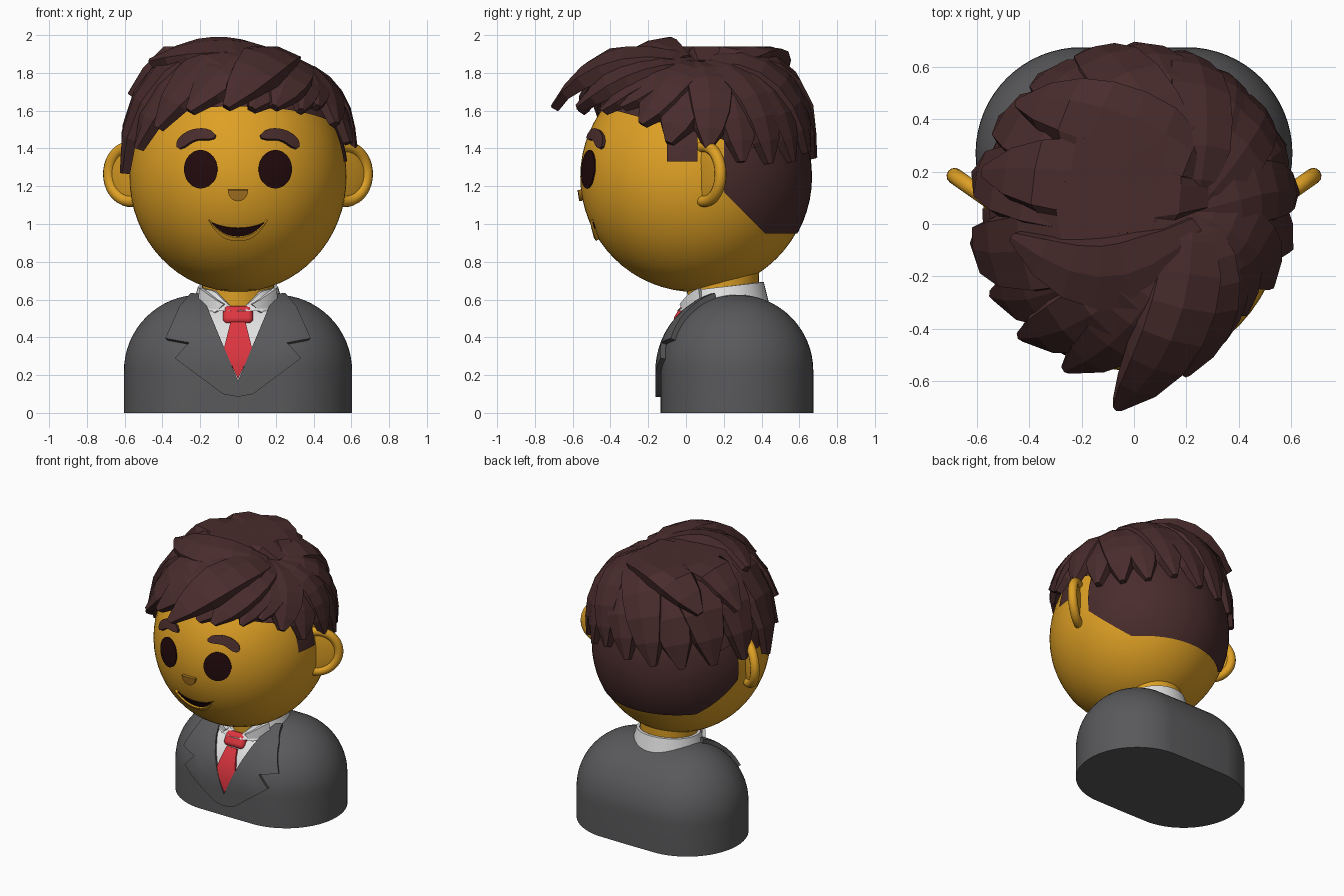
import bpy, bmesh
from math import sin, cos, pi, radians, sqrt, copysign
from mathutils import Vector, Matrix

cube = bpy.data.objects.get("Cube")
if cube:
    bpy.data.objects.remove(cube)


def material(name, *rgb):
    m = bpy.data.materials.new(name)
    m.use_nodes = True
    m.diffuse_color = (*rgb, 1)
    m.node_tree.nodes["Principled BSDF"].inputs["Base Color"].default_value = (*rgb, 1)
    return m


SKIN = material("skin yellow", .73, .35, .018)
HAIR = material("hair brown", .067, .025, .025)
SUIT = material("suit grey", .1, .1, .105)
SHIRT = material("shirt white", .75, .75, .75)
TIE = material("tie red", .72, .036, .05)
DARK = material("dark maroon", .016, .003, .004)
NOSE = material("nose brown", .38, .17, .015)

HEAD = Vector((0, .05, 1.25))
HEAD_R = Vector((.575, .61, .61))
HAIR_R = Vector((.6, .62, .68))
DEPTH, ROUND, STRAIGHT, HALF = .27, .404, .222, .2   # torso centre y, radius, wall, core


def finish(name, bm, mat, angle=None):
    bmesh.ops.recalc_face_normals(bm, faces=bm.faces)
    mesh = bpy.data.meshes.new(name)
    bm.to_mesh(mesh)
    bm.free()
    mesh.materials.append(mat)
    ob = bpy.data.objects.new(name, mesh)
    bpy.context.collection.objects.link(ob)
    if angle:
        bpy.ops.object.select_all(action='DESELECT')
        ob.select_set(True)
        bpy.context.view_layer.objects.active = ob
        bpy.ops.object.shade_smooth_by_angle(angle=radians(angle))
    return ob


def ball(name, centre, radii, mat, planes=()):
    """Ellipsoid, keeping only the positive side of each (point, normal) plane."""
    bm = bmesh.new()
    bmesh.ops.create_uvsphere(bm, u_segments=64, v_segments=32, radius=1)
    bm.transform(Matrix.Translation(centre) @ Matrix.Diagonal((*radii, 1)))
    for co, no in planes:
        geom = bm.verts[:] + bm.edges[:] + bm.faces[:]
        bmesh.ops.bisect_plane(bm, geom=geom, plane_co=co, plane_no=no, clear_inner=True)
    return finish(name, bm, mat, 40)


def on_body(x, z, r):
    core = Vector((max(-HALF, min(HALF, x)), DEPTH, min(z, STRAIGHT)))
    drop = sqrt(max(.0004, r * r - (x - core.x) ** 2 - (z - core.z) ** 2))
    return Vector((x, DEPTH - drop, z)), core


def on_collar(x, z, r):
    return Vector((x, .2 - sqrt(r * r - x * x), z)), Vector((0, .2, z))


def on_face(x, z, k):
    a, b = x / HEAD_R.x / k, (z - HEAD.z) / HEAD_R.z / k
    return Vector((x, HEAD.y - HEAD_R.y * k * sqrt(max(0, 1 - a * a - b * b)), z)), HEAD


def plate(name, pts, surface, size, mat, pull=.95):
    """Outline in x,z wrapped on a surface and thickened toward its core."""
    bm = bmesh.new()
    bm.faces.new([bm.verts.new((x, 0, z)) for x, z in pts])
    bm.normal_update()
    bmesh.ops.triangulate(bm, faces=bm.faces[:])
    bmesh.ops.subdivide_edges(bm, edges=bm.edges[:], cuts=4, use_grid_fill=True)
    for v in bm.verts:
        v.co = surface(v.co.x, v.co.z, size)[0]
    inner = bmesh.ops.extrude_face_region(bm, geom=bm.faces[:], use_keep_orig=True)
    for v in inner["geom"]:
        if isinstance(v, bmesh.types.BMVert):
            core = surface(v.co.x, v.co.z, size)[1]
            v.co = core + (v.co - core) * pull
    return finish(name, bm, mat, 30)


def mirrored(pts, s):
    return [(s * x, z) for x, z in pts]


def stroke(a, b, c, r):
    """Outline of a round-ended brush stroke along a quadratic curve."""
    a, b, c = Vector(a), Vector(b), Vector(c)
    upper, lower = [], []
    for i in range(11):
        t = i / 10
        p = a.lerp(b, t).lerp(b.lerp(c, t), t)
        d = b.lerp(c, t) - a.lerp(b, t)
        n = Vector((-d.y, d.x)).normalized() * r * (1 - abs(2 * t - 1) ** 6 * .7)
        upper.append(p + n)
        lower.append(p - n)
    return [tuple(p) for p in upper + lower[::-1]]


# Torso: rounded dome stretched sideways, with straight walls to the ground
bm = bmesh.new()
bmesh.ops.create_uvsphere(bm, u_segments=64, v_segments=32, radius=ROUND)
bmesh.ops.delete(bm, geom=[v for v in bm.verts if v.co.z < -.001], context='VERTS')
for v in bm.verts:
    side = 0 if abs(v.co.x) < .001 else copysign(HALF, v.co.x)
    v.co += Vector((side, DEPTH, STRAIGHT))
rim = [e for e in bm.edges if e.is_boundary]
low = bmesh.ops.extrude_edge_only(bm, edges=rim)["geom"]
for v in low:
    if isinstance(v, bmesh.types.BMVert):
        v.co.z = 0
bmesh.ops.holes_fill(bm, edges=[e for e in bm.edges if e.is_boundary], sides=0)
finish("jacket_body", bm, SUIT, 40)

# Shirt front, tie and lapels
plate("shirt_front", [(-.19, .61), (0, .15), (.19, .61)], on_body, .415, SHIRT)
plate("tie_blade", [(-.04, .48), (.04, .48), (.075, .34), (0, .18), (-.075, .34)],
      on_body, .427, TIE)
bm = bmesh.new()
bmesh.ops.create_cube(bm, size=1, matrix=Matrix.Translation((0, -.02, .515))
                      @ Matrix.Rotation(radians(-32), 4, 'X')
                      @ Matrix.Diagonal((.16, .065, .105, 1)))
bmesh.ops.bevel(bm, geom=bm.edges[:], offset=.028, segments=4, profile=.5, affect='EDGES')
finish("tie_knot", bm, TIE, 50)
LAPEL = [(.18, .6), (.19, .63), (.25, .635), (.31, .565), (.385, .395), (.26, .372),
         (.285, .345), (.335, .29), (.08, .1), (0, .085), (0, .17)]
WING = [(.205, .66), (.12, .6), (.075, .575), (.125, .53), (.21, .6)]
for s, side in ((1, "left"), (-1, "right")):
    plate(side + "_lapel", mirrored(LAPEL, s), on_body, .432, SUIT, .92)
    plate(side + "_collar_wing", mirrored(WING, s), on_collar, .245, SHIRT, .9)

# Neck and shirt collar, dipping open at the front
bm = bmesh.new()
bmesh.ops.create_cone(bm, segments=40, radius1=.185, radius2=.195, depth=.3,
                      matrix=Matrix.Translation((0, .195, .68)))
finish("neck", bm, SKIN, 40)
bm = bmesh.new()
rings = [[], [], [], []]
for i in range(40):
    a = 2 * pi * i / 40
    c, d = cos(a), sin(a)
    dip = max(0, .13 - abs(.21 * c)) * .9 if d < 0 else 0
    top = .668 + .024 * d - dip
    for ring, (r, z) in zip(rings, ((.25, .54), (.212, top), (.192, top), (.192, .54))):
        ring.append(bm.verts.new((r * c, .2 + r * d, z)))
for k in range(4):
    lo, hi = rings[k], rings[(k + 1) % 4]
    for i in range(40):
        j = (i + 1) % 40
        bm.faces.new((lo[i], lo[j], hi[j], hi[i]))
finish("shirt_collar", bm, SHIRT, 40)

# Head and facial features
ball("head", HEAD, HEAD_R, SKIN)
BROW = stroke((.122, 1.465), (.25, 1.51), (.32, 1.405), .029)
for s, side in ((1, "left"), (-1, "right")):
    eye = [(s * .198 + .088 * cos(i * pi / 16), 1.29 + .102 * sin(i * pi / 16))
           for i in range(32)]
    plate(side + "_eye", eye, on_face, 1.012, DARK, .98)
    plate(side + "_eyebrow", mirrored(BROW, s), on_face, 1.03, HAIR)
    # Ear: tilted rim around a thin dish
    turn = (pi / 2, 0, s * radians(35))
    spot = (s * .565, .1, 1.265)
    bpy.ops.mesh.primitive_torus_add(major_radius=.145, minor_radius=.031, major_segments=40,
                                     location=spot, rotation=turn)
    rim = bpy.context.object
    rim.name = side + "_ear_rim"
    rim.data.materials.append(SKIN)
    bpy.ops.object.shade_smooth_by_angle(angle=radians(40))
    dish = ball(side + "_ear_dish", (0, 0, 0), (.145, .145, .02), SKIN)
    dish.location, dish.rotation_euler = spot, turn

nose = [(.054 * cos(a), 1.18 + .06 * sin(a)) for a in [pi + i * pi / 12 for i in range(13)]]
plate("nose", nose, on_face, 1.03, NOSE, .94)


def smile(w, z, upper, lower):
    xs = [w * (i / 8 - 1) for i in range(17)]
    arc = lambda x, sag, p: (x, z - sag * (1 - abs(x / w) ** p))
    return [arc(x, lower, 2.6) for x in xs] + [arc(x, upper, 2.2) for x in xs[-2:0:-1]]


plate("mouth", smile(.148, 1.01, .033, .09), on_face, 1.01, DARK, .98)
plate("lower_lip", smile(.156, 1.018, .089, .108), on_face, 1.028, SKIN)

# Close-cropped hair on the back of the head, and the sideburns
ball("cropped_back", HEAD, HEAD_R * 1.012, HAIR, [
    ((0, .2, 0), (0, 1, 0)), ((0, .2, 1.17), (0, 1, 1)), ((0, 0, .95), (0, 0, 1))])
ball("sideburns", HEAD, HEAD_R * 1.015, HAIR, [
    ((0, -.1, 0), (0, 1, 0)), ((0, .06, 0), (0, -1, 0)),
    ((0, 0, 1.33), (0, 0, 1)), ((0, 0, 1.6), (0, 0, -1))])
ball("hair_cap", HEAD, HAIR_R * .985, HAIR, [((0, 0, 1.5), (0, .27, 1))])


def lock(name, root, tip, width, bulge, bend=.06, ceiling=1.94, thick=.038):
    """Faceted tapering lock arching over the head from root to tip."""
    scale = lambda v: Vector(a / b for a, b in zip(v - HEAD, HAIR_R))
    u, v = scale(Vector(root)), scale(Vector(tip))
    sway = u.cross(v).normalized()
    taper = (.4, .7, .95, 1, .97, .85, .6, .15)
    n = len(taper) - 1
    path = []
    for i in range(n + 1):
        t = i / n
        d = u.normalized().slerp(v.normalized(), t) + sway * bend * sin(pi * t)
        d = d.normalized() * (u.length * (1 - t) + v.length * t + bulge * sin(pi * t))
        path.append(HEAD + Vector(a * b for a, b in zip(d, HAIR_R)))
    bm = bmesh.new()
    loops = []
    for i, p in enumerate(path):
        along = path[min(i + 1, n)] - path[max(i - 1, 0)]
        up = (p - HEAD).normalized()
        across = along.cross(up).normalized()
        w, h = width * taper[i], thick * max(taper[i], .5)
        loop = []
        for a, b in ((-1, -1.6), (-.85, .6), (.1, 1), (.9, .4), (1, -1.6)):
            q = p + across * a * w + up * b * h
            q.z = min(q.z, ceiling)
            loop.append(bm.verts.new(q))
        loops.append(loop)
    for a, b in zip(loops, loops[1:]):
        for i in range(5):
            j = (i + 1) % 5
            bm.faces.new((a[i], a[j], b[j], b[i]))
    bm.faces.new(loops[0])
    bm.faces.new(loops[-1])
    finish(name, bm, HAIR)


# Locks swirling out of the crown: tip angle, tip height, reach, half width
CROWN = (.22, .05, 1.85)
LOCKS = [
    (-42, 1.62, .94, .12), (-28, 1.53, .98, .14), (-13, 1.43, 1.01, .14), (6, 1.4, 1.03, .13),
    (23, 1.33, 1.02, .13), (39, 1.32, 1.01, .13), (55, 1.33, 1.01, .13), (72, 1.38, 1.01, .14),
    (90, 1.35, 1.01, .15), (108, 1.34, 1.01, .16), (126, 1.33, 1.01, .17),
    (146, 1.34, 1.01, .18), (167, 1.33, 1.03, .17), (191, 1.27, 1.03, .17),
    (210, 1.4, 1.03, .16), (227, 1.51, 1.05, .16), (246, 1.6, 1.06, .16),
    (265, 1.62, 1.21, .15), (277, 1.61, 1.0, .15), (288, 1.62, 1.05, .14),
    (305, 1.6, .97, .11)]
for i, (angle, z, reach, width) in enumerate(LOCKS):
    a = radians(angle)
    tip = (HAIR_R.x * reach * cos(a), HEAD.y + HAIR_R.y * reach * sin(a), z)
    bulge = .065 + .045 * sin(a) - .02 * cos(a) + .025 * (i % 2)
    lock(f"hair_lock_{i + 1}", CROWN, tip, width, bulge)

# Broad locks brushed across the top
lock("top_lock_front", (.25, -.02, 1.87), (-.46, -.05, 1.86), .15, -.01, .24, 2)
lock("top_lock_middle", (.28, .12, 1.85), (-.57, .2, 1.68), .17, .06, .04)
lock("top_lock_back", (.29, .2, 1.83), (-.44, .46, 1.72), .16, .09, .02)
